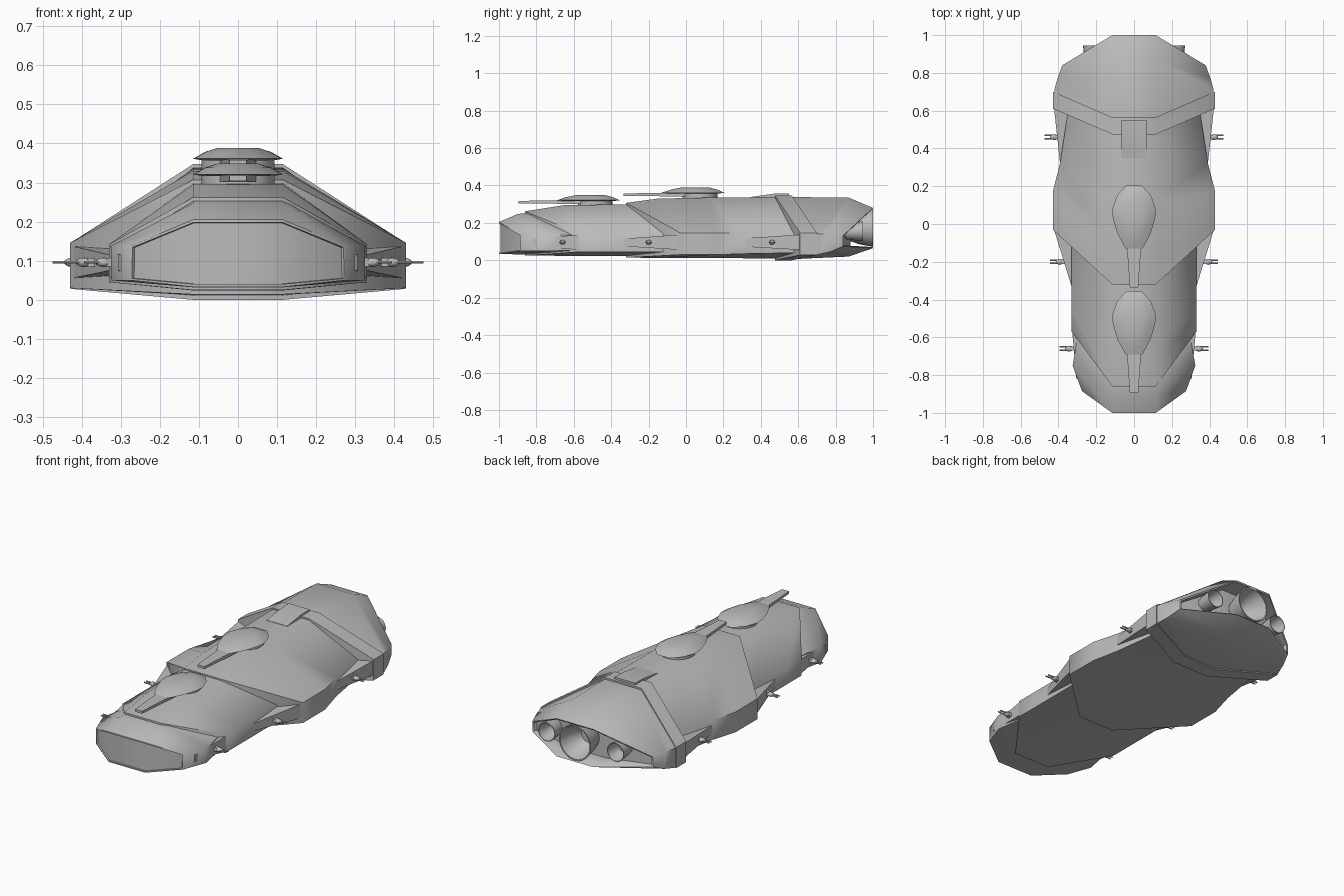
import bpy, bmesh, math
from mathutils import Matrix

if "Cube" in bpy.data.objects:
    bpy.data.objects.remove(bpy.data.objects["Cube"])

grey = bpy.data.materials.new("hull_grey")
grey.diffuse_color = (0.5, 0.5, 0.5, 1)
grey.use_nodes = True
grey.node_tree.nodes["Principled BSDF"].inputs["Base Color"].default_value = grey.diffuse_color
HALF = 0.115  # half width of the flat top and bottom


def finish(name, bm, angle=55):
    bmesh.ops.recalc_face_normals(bm, faces=bm.faces)
    mesh = bpy.data.meshes.new(name)
    bm.to_mesh(mesh)
    bm.free()
    mesh.materials.append(grey)
    ob = bpy.data.objects.new(name, mesh)
    bpy.context.collection.objects.link(ob)
    bpy.ops.object.select_all(action='DESELECT')
    ob.select_set(True)
    bpy.context.view_layer.objects.active = ob
    bpy.ops.object.shade_smooth_by_angle(angle=math.radians(angle))
    return ob


def bridge(bm, a, b):
    n = len(a)
    for i in range(n):
        bm.faces.new((a[i], a[(i + 1) % n], b[(i + 1) % n], b[i]))


def hull_ring(bm, yc, ys, w, zb, zlo, zhi, zt, h=HALF):
    # eight-sided section, swept so its sides sit at ys and its middle at yc
    pts = [(-h, yc, zb), (h, yc, zb), (w, ys, zlo), (w, ys, zhi),
           (h, yc, zt), (-h, yc, zt), (-w, ys, zhi), (-w, ys, zlo)]
    return [bm.verts.new(p) for p in pts]


def cap(bm, r):
    return [bm.faces.new([r[i] for i in q]) for q in ((0, 1, 4, 5), (1, 2, 3, 4), (0, 5, 6, 7))]


def hull(name, rings, window=False):
    bm = bmesh.new()
    rs = [hull_ring(bm, *r) for r in rings]
    for a, b in zip(rs, rs[1:]):
        bridge(bm, a, b)
    front = cap(bm, rs[0])
    cap(bm, rs[-1])
    if window:  # recessed nose panel
        bmesh.ops.recalc_face_normals(bm, faces=bm.faces)
        bmesh.ops.inset_region(bm, faces=front, thickness=0.007, depth=0)
        bmesh.ops.inset_region(bm, faces=front, thickness=0.001, depth=-0.008)
    return finish(name, bm)


# Hull sections, front to back: (yc, ys, w, zb, zlo, zhi, zt)
hull("nose_hull", [
    (-1.0, -0.885, 0.275, 0.033, 0.05, 0.138, 0.205),
    (-0.90, -0.75, 0.325, 0.032, 0.05, 0.138, 0.247),
    (-0.84, -0.62, 0.302, 0.032, 0.052, 0.135, 0.255),
    (-0.75, -0.50, 0.30, 0.035, 0.055, 0.135, 0.26)], window=True)
hull("forward_hull", [
    (-0.86, -0.57, 0.33, 0.025, 0.045, 0.142, 0.262),
    (-0.65, -0.45, 0.33, 0.024, 0.045, 0.142, 0.295),
    (-0.20, 0.05, 0.33, 0.024, 0.045, 0.142, 0.30)])
hull("middle_hull", [
    (-0.32, -0.03, 0.43, 0.014, 0.03, 0.146, 0.307),
    (-0.15, 0.17, 0.43, 0.013, 0.03, 0.146, 0.33),
    (0.12, 0.32, 0.392, 0.012, 0.035, 0.144, 0.335),
    (0.45, 0.59, 0.35, 0.01, 0.04, 0.14, 0.338),
    (0.55, 0.68, 0.34, 0.01, 0.04, 0.14, 0.338)])
hull("rear_band", [
    (0.475, 0.61, 0.428, 0.0, 0.028, 0.146, 0.347),
    (0.565, 0.70, 0.428, 0.0, 0.028, 0.146, 0.347)])
hull("rear_hull", [
    (0.52, 0.65, 0.422, 0.005, 0.032, 0.142, 0.338),
    (0.57, 0.71, 0.422, 0.006, 0.032, 0.142, 0.338),
    (0.87, 0.77, 0.405, 0.02, 0.045, 0.14, 0.335),
    (1.0, 0.84, 0.38, 0.065, 0.075, 0.132, 0.28),
    (0.996, 0.84, 0.37, 0.071, 0.08, 0.128, 0.273),
    (0.88, 0.825, 0.36, 0.071, 0.08, 0.128, 0.273)])


def nozzle(name, x, z, y0, y1, r0, r1, n=24):
    bm = bmesh.new()
    profile = [(y0, r0), ((y0 + y1) / 2, r0 * 0.35 + r1 * 0.65), (y1, r1),
               (y1, r1 * 0.93), ((y0 + y1) / 2, r0 * 0.3 + r1 * 0.55), (y0 + 0.02, r0 * 0.6)]
    rs = [[bm.verts.new((x + r * math.cos(t * math.tau / n), y, z + r * math.sin(t * math.tau / n)))
           for t in range(n)] for y, r in profile]
    for a, b in zip(rs, rs[1:]):
        bridge(bm, a, b)
    bm.faces.new(rs[0])
    bm.faces.new(rs[-1])
    finish(name, bm)


# Engines
nozzle("main_nozzle", 0, 0.172, 0.85, 1.0, 0.06, 0.1)
for side, s in (("left", -1), ("right", 1)):
    nozzle(side + "_nozzle", s * 0.217, 0.155, 0.80, 0.945, 0.03, 0.053)


def prism(name, sections):
    # loft of rectangles, each (y, x0, x1, z0, z1)
    bm = bmesh.new()
    rs = [[bm.verts.new(p) for p in ((a, y, c), (b, y, c), (b, y, d), (a, y, d))]
          for y, a, b, c, d in sections]
    for p, q in zip(rs, rs[1:]):
        bridge(bm, p, q)
    bm.faces.new(rs[0])
    bm.faces.new(rs[-1])
    return finish(name, bm, 25)


def side_gun(name, s, x, y, z):
    bm = bmesh.new()
    bmesh.ops.create_uvsphere(bm, u_segments=8, v_segments=6, radius=0.016,
                              matrix=Matrix.Translation((s * (x + 0.018), y, z))
                              @ Matrix.Diagonal((1.4, 1, 0.75, 1)))
    for dy in (-0.009, 0.009):
        bmesh.ops.create_cone(bm, cap_ends=True, segments=6, radius1=0.004, radius2=0.004, depth=0.045,
                              matrix=Matrix.Translation((s * (x + 0.047), y + dy, z))
                              @ Matrix.Rotation(math.pi / 2, 4, 'Y'))
    bmesh.ops.create_cube(bm, size=1, matrix=Matrix.Translation((s * (x - 0.01), y, z))
                          @ Matrix.Diagonal((0.04, 0.022, 0.022, 1)))
    finish(name, bm, 40)


# Side fairings tapering forward from each seam, with a gun on each
fairings = [("front", -0.57, 0.328, -0.82, 0.305, -0.66, 0.325),
            ("middle", -0.03, 0.426, -0.34, 0.328, -0.20, 0.375),
            ("rear", 0.61, 0.424, 0.27, 0.386, 0.46, 0.405)]
for label, yb, xb, yf, xf, yg, xg in fairings:
    for side, s in (("left", -1), ("right", 1)):
        prism(f"{label}_{side}_fairing", [(yb + 0.01, s * 0.28, s * xb, 0.055, 0.138),
                                          (yf, s * 0.28, s * xf, 0.075, 0.115)])
        side_gun(f"{label}_{side}_gun", s, xg, yg, 0.096)


def turret(name, y0, z0):
    half = [(0.045, -0.13), (0.088, -0.05), (0.112, 0.03), (0.115, 0.08), (0.09, 0.15), (0.04, 0.205)]
    outline = half + [(-x, y) for x, y in reversed(half)]
    bm = bmesh.new()
    rs = []
    for k, z in ((0.8, -0.004), (1, 0), (0.74, 0.017), (0.45, 0.028)):
        rs.append([bm.verts.new((x * k, y0 + 0.06 + (y - 0.06) * k, z0 + z)) for x, y in outline])
    for a, b in zip(rs, rs[1:]):
        bridge(bm, a, b)
    bm.faces.new(rs[0])
    bm.faces.new(rs[-1])
    finish(name + "_cap", bm, 50)
    bm = bmesh.new()
    bmesh.ops.create_cone(bm, cap_ends=True, segments=20, radius1=0.093, radius2=0.093, depth=0.06,
                          matrix=Matrix.Translation((0, y0 + 0.075, z0 - 0.03)))
    finish(name + "_drum", bm, 40)
    prism(name + "_barrel", [(y0 - 0.335, -0.022, 0.022, z0 - 0.017, z0 - 0.003),
                             (y0 + 0.02, -0.048, 0.048, z0 - 0.02, z0 - 0.001)])


turret("rear_turret", 0.0, 0.361)
turret("front_turret", -0.56, 0.321)

# Hatch block on the spine
prism("spine_hatch", [(0.35, -0.065, 0.065, 0.32, 0.339), (0.47, -0.065, 0.065, 0.32, 0.356),
                      (0.55, -0.065, 0.065, 0.32, 0.358)])
